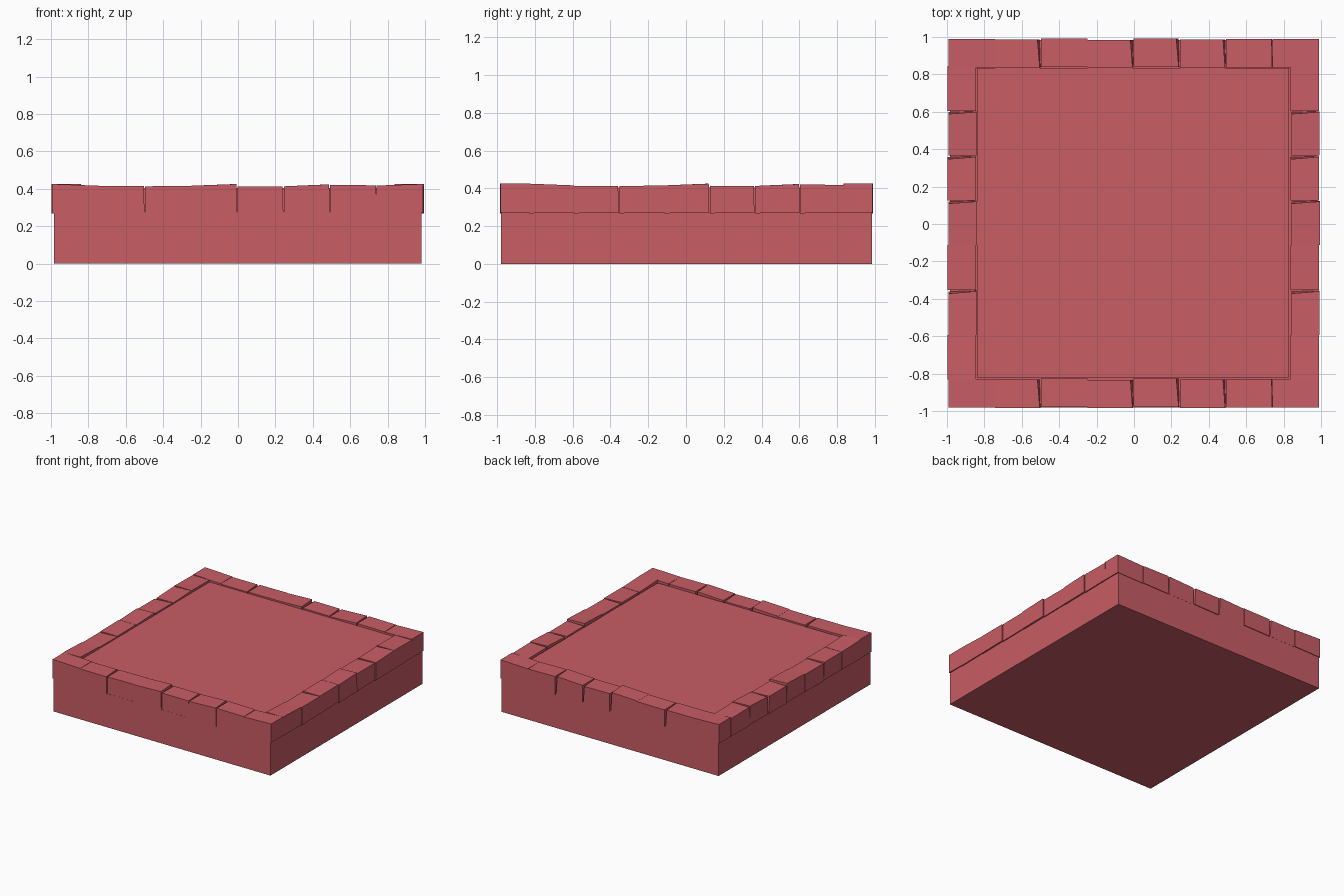
import bpy
from mathutils import Matrix, Vector

if "Cube" in bpy.data.objects:
    bpy.data.objects.remove(bpy.data.objects["Cube"])

mat = bpy.data.materials.new("red_stone")
mat.diffuse_color = (0.58, 0.11, 0.13, 1)
mat.use_nodes = True
mat.node_tree.nodes["Principled BSDF"].inputs["Base Color"].default_value = mat.diffuse_color


def add_mesh(name, verts, matrix=Matrix.Identity(4)):
    # eight corners ordered bottom ring, then top ring
    faces = [(3, 2, 1, 0), (4, 5, 6, 7), (0, 1, 5, 4),
             (1, 2, 6, 5), (2, 3, 7, 6), (3, 0, 4, 7)]
    me = bpy.data.meshes.new(name)
    me.from_pydata([matrix @ Vector(v) for v in verts], [], faces)
    me.materials.append(mat)
    ob = bpy.data.objects.new(name, me)
    bpy.context.collection.objects.link(ob)
    return ob


def box(name, x0, x1, y0, y1, z0, z1):
    ring = [(x0, y0), (x1, y0), (x1, y1), (x0, y1)]
    add_mesh(name, [(*p, z0) for p in ring] + [(*p, z1) for p in ring])


# Solid lower block and the slightly recessed floor panel
box("base", -0.985, 0.98, -0.98, 0.985, 0, 0.275)
box("floor_panel", -0.84, 0.83, -0.82, 0.833, 0.27, 0.405)

# Each stone: left top height, right top height, gap on its right, outward shift
STONES = [(0.425, 0.416, 0.0, 0.002), (0.414, 0.414, 0.016, -0.002),
          (0.413, 0.415, 0.0, 0.003), (0.416, 0.425, 0.014, -0.003),
          (0.413, 0.412, 0.016, 0.003), (0.413, 0.423, 0.014, -0.002),
          (0.421, 0.418, 0.004, 0.002), (0.417, 0.425, 0.0, 0.0)]


def stone_row(name, stones, step, start, matrix):
    # wedge joints: wide at the +v side and top, closed at the -v side
    for i, (zl, zr, gap, s) in enumerate(stones):
        a, b = start + i * step, start + (i + 1) * step
        v0, v1 = -0.076 + s, 0.076 + s
        add_mesh(f"{name}_{i + 1}", [
            (a, v0, 0.268), (b - gap * 0.2, v0, 0.272),
            (b - gap * 0.5, v1, 0.272), (a, v1, 0.268),
            (a, v0, zl), (b - gap * 0.4, v0, zr),
            (b - gap * 1.2, v1, zr), (a, v1, zl)], matrix)


# Long rows of eight at front and back
for name, y in (("front_stone", -0.906), ("back_stone", 0.912)):
    stone_row(name, STONES, 0.2475, -0.992, Matrix.Translation((0, y, 0)))

# Rows of seven between them, turned a quarter
turn = Matrix.Rotation(1.5707963, 4, 'Z')
for name, x in (("left_stone", -0.919), ("right_stone", 0.915)):
    stone_row(name, STONES[:7], 0.2395, -0.832, Matrix.Translation((x, 0, 0)) @ turn)
